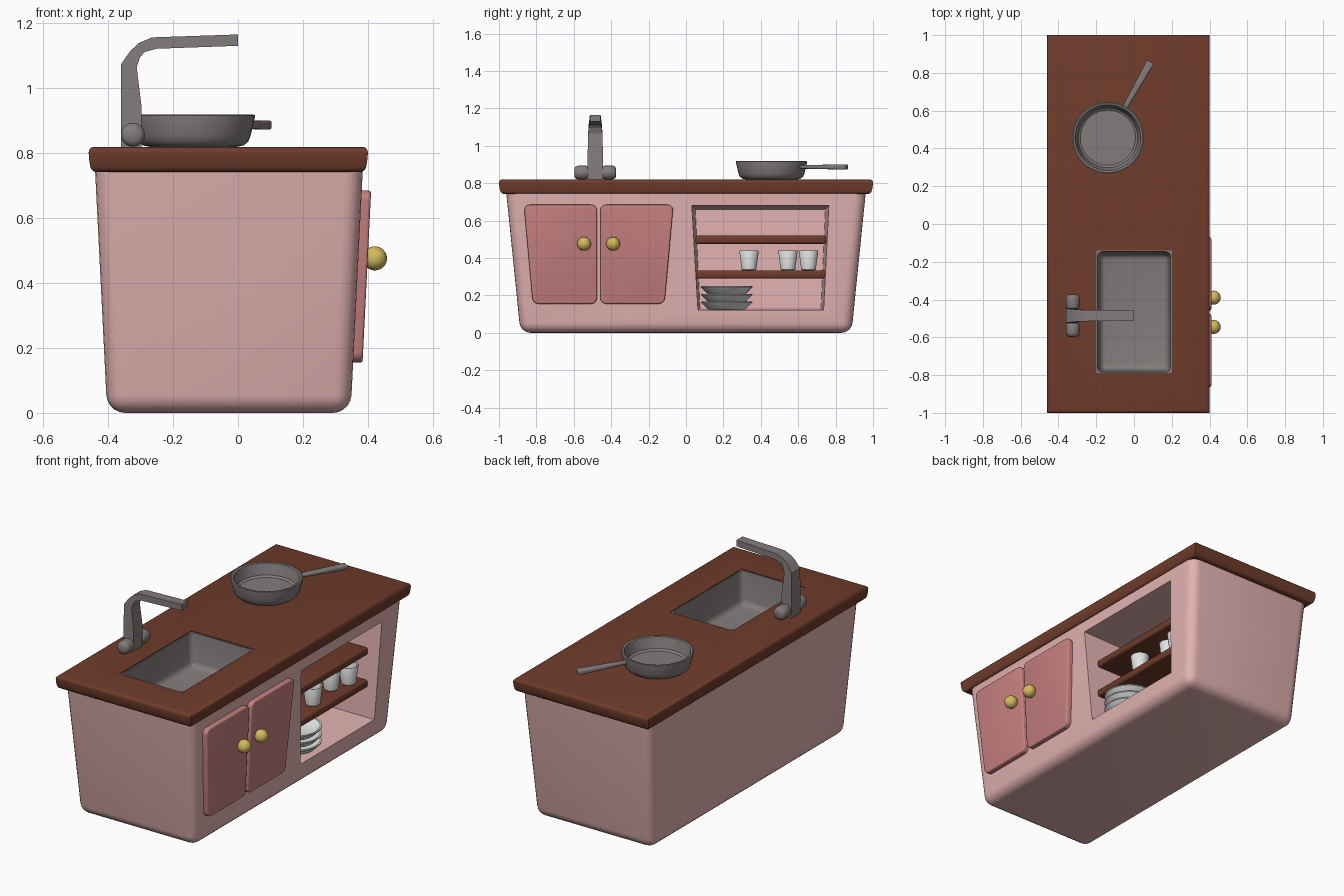
import bpy, bmesh, math
from mathutils import Vector

if "Cube" in bpy.data.objects:
    bpy.data.objects.remove(bpy.data.objects["Cube"])


def material(name, rgb):
    m = bpy.data.materials.new(name)
    m.diffuse_color = (*rgb, 1)
    m.use_nodes = True
    m.node_tree.nodes["Principled BSDF"].inputs["Base Color"].default_value = m.diffuse_color
    return m


PINK = material("pale_pink", (0.76, 0.45, 0.44))
ROSE = material("rose", (0.57, 0.215, 0.215))
WOOD = material("brown_wood", (0.16, 0.045, 0.024))
STEEL = material("grey_steel", (0.225, 0.203, 0.198))
BRASS = material("brass", (0.66, 0.49, 0.11))
WHITE = material("white_china", (0.75, 0.76, 0.76))


def loft(name, rings, mat=None, bevels=(), angle=35):
    """Closed solid through rings of points; bevels = (edge test, width, segments)."""
    bm = bmesh.new()
    vs = [[bm.verts.new(p) for p in r] for r in rings]
    n = len(vs[0])
    for a, b in zip(vs, vs[1:]):
        for i in range(n):
            j = (i + 1) % n
            bm.faces.new((a[i], a[j], b[j], b[i]))
    bm.faces.new(vs[0])
    bm.faces.new(vs[-1])
    bmesh.ops.recalc_face_normals(bm, faces=bm.faces)
    for test, width, seg in bevels:
        edges = [e for e in bm.edges if test(e.verts[0].co, e.verts[1].co)]
        bmesh.ops.bevel(bm, geom=edges, offset=width, segments=seg,
                        profile=0.5, affect='EDGES', clamp_overlap=True)
    me = bpy.data.meshes.new(name)
    bm.to_mesh(me)
    bm.free()
    ob = bpy.data.objects.new(name, me)
    bpy.context.collection.objects.link(ob)
    if mat:
        me.materials.append(mat)
    smooth(ob, angle)
    return ob


def smooth(ob, angle=35):
    ob.data.shade_smooth()
    ob.data.set_sharp_from_angle(angle=math.radians(angle))


def rect(x0, x1, y0, y1, z):
    return [(x0, y0, z), (x1, y0, z), (x1, y1, z), (x0, y1, z)]


def side_rect(x, y0, y1, z0, z1):
    return [(x, y0, z0), (x, y1, z0), (x, y1, z1), (x, y0, z1)]


def lathe(name, profile, centre, mat, n=32):
    cx, cy, cz = centre
    rings = [[(cx + r * math.cos(2 * math.pi * i / n),
               cy + r * math.sin(2 * math.pi * i / n), cz + z) for i in range(n)]
             for r, z in profile]
    return loft(name, rings, mat)


def cut(ob, cutter):
    cutter.hide_render = True
    m = ob.modifiers.new("cut", 'BOOLEAN')
    m.operation, m.solver, m.object = 'DIFFERENCE', 'EXACT', cutter
    bpy.context.view_layer.objects.active = ob
    bpy.ops.object.modifier_apply(modifier=m.name)
    smooth(ob)


def every(a, b):
    return True


# Tapered cabinet body with rounded corners and base
body = loft("cabinet_body",
            [rect(-0.403, 0.347, -0.885, 0.885, 0), rect(-0.441, 0.385, -0.962, 0.962, 0.76)],
            PINK, [(lambda a, b: min(a.z, b.z) < 0.01, 0.055, 5)])

# Countertop with rounded rim
top = loft("countertop",
           [rect(-0.452, 0.392, -0.988, 0.988, 0.742), rect(-0.46, 0.40, -1, 1, 0.785),
            rect(-0.46, 0.40, -1, 1, 0.82)],
           WOOD, [(lambda a, b: abs(a.z - b.z) < 0.01 and a.z != 0.742, 0.016, 3)])

# Sink basin set into the countertop
basin = loft("sink_basin",
             [rect(-0.203, 0.203, -0.793, -0.137, 0.60), rect(-0.203, 0.203, -0.793, -0.137, 0.816)],
             STEEL)
hollow = loft("sink_cutter",
              [rect(-0.18, 0.18, -0.77, -0.16, 0.63), rect(-0.197, 0.197, -0.787, -0.143, 0.85)],
              None, [(lambda a, b: min(a.z, b.z) < 0.64, 0.03, 4)])
hole = loft("counter_cutter",
            [rect(-0.2, 0.2, -0.79, -0.14, 0.55), rect(-0.2, 0.2, -0.79, -0.14, 0.9)])
# Open shelf recess in the right half, walls taper inward
recess = loft("recess_cutter",
              [[(0.40, 0.062, 0.12), (0.40, 0.738, 0.12), (0.40, 0.765, 0.682), (0.40, 0.03, 0.682)],
               [(0.08, 0.075, 0.13), (0.08, 0.722, 0.13), (0.08, 0.745, 0.66), (0.08, 0.05, 0.66)]])
cut(body, hole)
cut(body, recess)
cut(top, hole)
cut(basin, hollow)
for c in (hollow, hole, recess):
    bpy.data.objects.remove(c)

# Shelves
for k, z in enumerate((0.29, 0.476)):
    loft(f"shelf_{k + 1}", [rect(0.07, 0.305, 0.05, 0.75, z), rect(0.07, 0.305, 0.05, 0.75, z + 0.044)],
         WOOD, [(every, 0.012, 3)])


# Cupboard doors lying on the sloping side
def face_x(z):
    return 0.347 + 0.05 * z


def door(name, corners):
    rings = [[(face_x(z) + d, y, z) for y, z in corners] for d in (-0.006, 0.029)]
    loft(name, rings, ROSE, [
        (lambda a, b: abs(a.y - b.y) < 0.001 and abs(a.z - b.z) < 0.001, 0.032, 5),
        (lambda a, b: min(a.x - face_x(a.z), b.x - face_x(b.z)) > 0.028, 0.008, 3)])


for side, name in ((-1, "left_door"), (1, "right_door")):
    mid = -0.467
    door(name, [(mid + side * 0.009, 0.155), (mid + side * 0.352, 0.155),
                (mid + side * 0.40, 0.685), (mid + side * 0.009, 0.685)])

# Door knobs
for name, y in (("left_knob", -0.545), ("right_knob", -0.39)):
    r = 0.037
    prof = [(r * math.sin(math.pi * t / 16), -r * math.cos(math.pi * t / 16)) for t in range(1, 16)]
    prof = [(0.001, -r)] + prof + [(0.001, r)]
    lathe(name, prof, (0.422, y, 0.476), BRASS, 24)

# Tap: angular swept spout, (outer x, z), (inner x, z), half width
FY = -0.485
path = [((-0.36, 0.815), (-0.298, 0.815), 0.042), ((-0.36, 0.95), (-0.298, 0.95), 0.041),
        ((-0.36, 1.075), (-0.312, 1.065), 0.038), ((-0.332, 1.115), (-0.302, 1.095), 0.035),
        ((-0.305, 1.14), (-0.288, 1.112), 0.032), ((-0.265, 1.157), (-0.25, 1.122), 0.03),
        ((0.0, 1.166), (0.0, 1.131), 0.028)]
loft("tap_spout", [[(o[0], FY - w, o[1]), (o[0], FY + w, o[1]), (i[0], FY + w, i[1]), (i[0], FY - w, i[1])]
                   for o, i, w in path], STEEL, angle=20)

# Tap handles
for name, s in (("tap_handle_left", -1), ("tap_handle_right", 1)):
    prof = [(0.030, 0.035), (0.037, 0.05), (0.037, 0.092), (0.033, 0.104), (0.022, 0.112)]
    loft(name, [[(-0.324 + r * math.cos(math.pi * i / 10), FY + s * d, 0.857 + r * math.sin(math.pi * i / 10))
                 for i in range(20)] for r, d in prof], STEEL, angle=50)

# Frying pan
PX, PY = -0.138, 0.457
lathe("frying_pan", [(0.135, 0), (0.155, 0.004), (0.170, 0.016), (0.177, 0.035), (0.190, 0.090),
                     (0.190, 0.097), (0.184, 0.099), (0.174, 0.096), (0.165, 0.06), (0.158, 0.035),
                     (0.146, 0.026)], (PX, PY, 0.82), STEEL, 40)

# Pan handle, widening towards its rounded tip
direction = Vector((0.49, 0.87, 0)).normalized()
across = Vector((direction.y, -direction.x, 0))
rings = []
for d, w, h in ((0.172, 0.013, 0.009), (0.27, 0.016, 0.011), (0.46, 0.021, 0.014)):
    c = Vector((PX, PY, 0.887)) + direction * d
    rings.append([c + across * (w * a) + Vector((0, 0, h * b))
                  for a, b in ((-1, -1), (1, -1), (1, 1), (-1, 1))])
loft("pan_handle", rings, STEEL, [(every, 0.007, 3)])

# Stack of plates
for k in range(3):
    lathe(f"plate_{k + 1}", [(0.095, 0), (0.105, 0.006), (0.137, 0.038), (0.137, 0.044),
                             (0.128, 0.044), (0.098, 0.018), (0.09, 0.014)],
          (0.215, 0.218, 0.124 + 0.041 * k), WHITE)

# Cups on the lower shelf
for k, (x, y) in enumerate(((0.24, 0.337), (0.21, 0.545), (0.245, 0.655))):
    lathe(f"cup_{k + 1}", [(0.032, 0), (0.039, 0.006), (0.052, 0.104), (0.050, 0.108),
                           (0.044, 0.106), (0.034, 0.02), (0.03, 0.016)],
          (x, y, 0.333), WHITE, 24)
